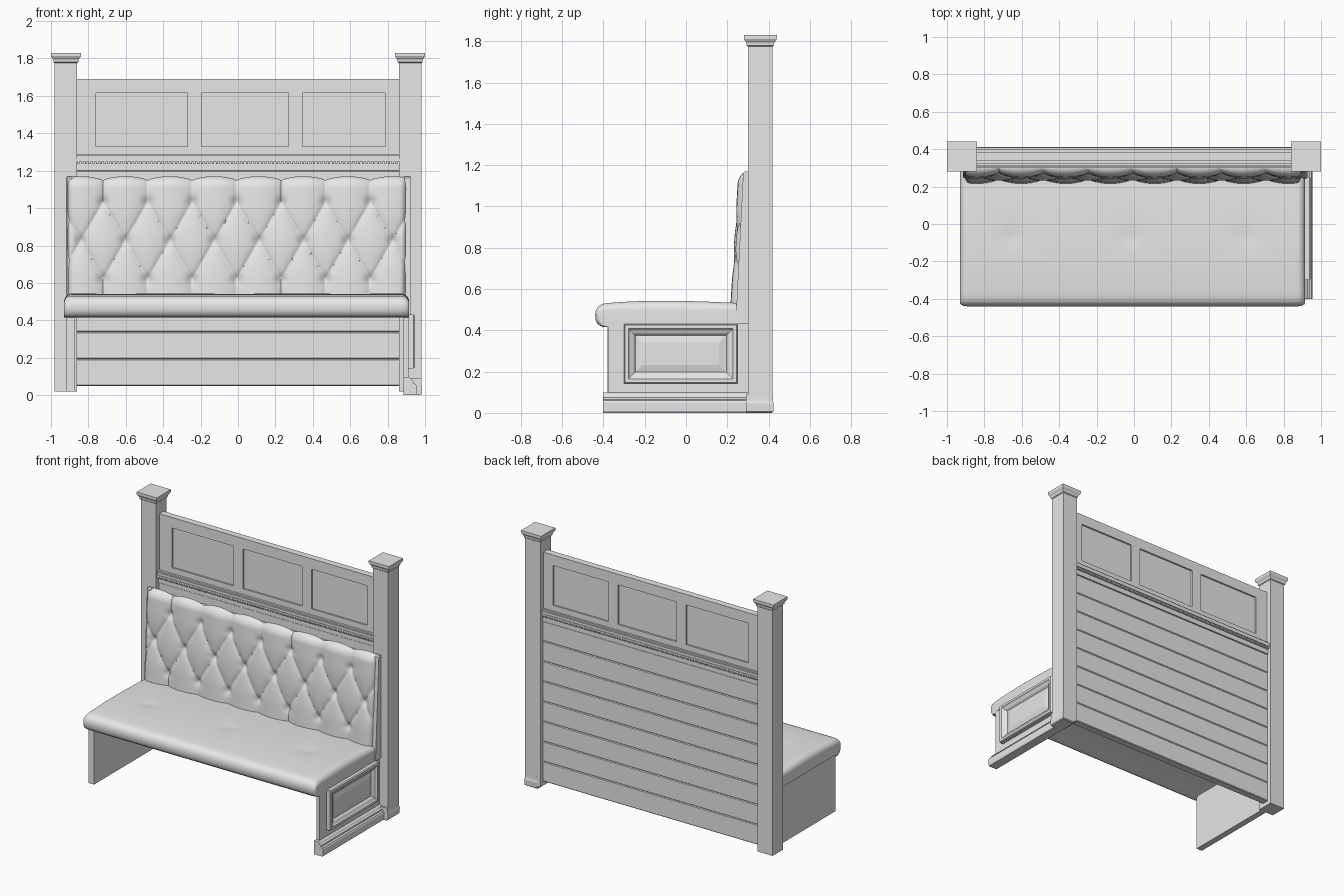
import bpy, bmesh, math

if "Cube" in bpy.data.objects:
    bpy.data.objects.remove(bpy.data.objects["Cube"])

mat = bpy.data.materials.new("light grey")
mat.diffuse_color = (0.8, 0.8, 0.8, 1)
mat.use_nodes = True
mat.node_tree.nodes["Principled BSDF"].inputs["Base Color"].default_value = mat.diffuse_color


def finish(name, bm, smooth=None):
    bmesh.ops.recalc_face_normals(bm, faces=bm.faces)
    me = bpy.data.meshes.new(name)
    bm.to_mesh(me)
    bm.free()
    ob = bpy.data.objects.new(name, me)
    bpy.context.collection.objects.link(ob)
    me.materials.append(mat)
    if smooth:
        bpy.ops.object.select_all(action='DESELECT')
        ob.select_set(True)
        bpy.context.view_layer.objects.active = ob
        bpy.ops.object.shade_smooth_by_angle(angle=math.radians(smooth))
    return ob


def add_box(bm, x0, x1, y0, y1, z0, z1):
    vs = bmesh.ops.create_cube(bm, size=1)["verts"]
    for v in vs:
        v.co = ((x0 + x1) / 2 + v.co.x * (x1 - x0),
                (y0 + y1) / 2 + v.co.y * (y1 - y0),
                (z0 + z1) / 2 + v.co.z * (z1 - z0))


def boxes(name, items, bevel=0):
    bm = bmesh.new()
    for b in items:
        add_box(bm, *b)
    if bevel:
        bmesh.ops.bevel(bm, geom=bm.edges[:], offset=bevel, segments=1, affect='EDGES')
    return finish(name, bm)


def loft(name, rings, caps=True, smooth=None):
    """Skin a list of equal-length closed point rings."""
    bm = bmesh.new()
    rows = [[bm.verts.new(p) for p in r] for r in rings]
    n = len(rows[0])
    for a, b in zip(rows, rows[1:]):
        for i in range(n):
            j = (i + 1) % n
            bm.faces.new((a[i], a[j], b[j], b[i]))
    if caps:
        bm.faces.new(rows[0])
        bm.faces.new(rows[-1])
    return finish(name, bm, smooth)


def square(cx, cy, r, z):
    return [(cx - r, cy - r, z), (cx + r, cy - r, z), (cx + r, cy + r, z), (cx - r, cy + r, z)]


# posts with flared caps
for side, sx in (("left", -1), ("right", 1)):
    prof = [(0.02, .06), (1.775, .06), (1.78, .066), (1.795, .068), (1.802, .074),
            (1.812, .08), (1.83, .08)]
    loft(side + "_post", [square(sx * .92, .36, r, z) for z, r in prof])

# horizontal back planks with V grooves, on a thin core
pitch = 1.15 / 8
boxes("back_planks", [(-.87, .87, .335, .39, .05 + i * pitch, .05 + (i + 1) * pitch)
                      for i in range(8)], bevel=.005)

# ledge moulding with dentils on both faces
boxes("ledge_moulding", [(-.865, .865, .328, .395, 1.20, 1.235),
                         (-.865, .865, .322, .400, 1.235, 1.25),
                         (-.865, .865, .308, .413, 1.25, 1.262),
                         (-.865, .865, .312, .409, 1.262, 1.28),
                         (-.865, .865, .322, .398, 1.28, 1.29)])
dentils = []
for i in range(86):
    x = -.858 + i * .02
    dentils += [(x, x + .011, .313, .325, 1.236, 1.25), (x, x + .011, .397, .408, 1.236, 1.25)]
boxes("ledge_dentils", dentils)

# upper panel: frame bars around three recessed fields
y0, y1 = .337, .385
bars = [(-.865, .865, y0, y1, 1.29, 1.33), (-.865, .865, y0, y1, 1.615, 1.69)]
for a, b in ((-.865, -.76), (-.27, -.195), (.27, .345), (.785, .865)):
    bars.append((a, b, y0, y1, 1.33, 1.615))
boxes("upper_panel_frame", bars)
boxes("upper_panel_fields", [(-.80, .80, .349, .373, 1.31, 1.65)])

# seat cushion: profile along x, crowned top, rounded ends, three soft dimples
N = 26
nose = [(-.385, .415), (-.41, .418), (-.428, .43), (-.438, .45), (-.44, .475), (-.437, .495),
        (-.428, .512), (-.415, .523)]
top = [(-.395 + .695 * i / N, .53 + .013 * math.sin(math.pi * (i / N) ** .8)) for i in range(N + 1)]
bottom = [(.30, .43), (-.36, .43)]
X0, X1, R = -.93, .915, .04
xs = [X0 + R * (1 - math.cos(a * math.pi / 16)) for a in range(8)]
xs += [X0 + R + (X1 - X0 - 2 * R) * i / 60 for i in range(61)]
xs += [X1 - R * (1 - math.cos(a * math.pi / 16)) for a in range(7, -1, -1)]
rings = []
for x in xs:
    d = max(0, 1 - min(x - X0, X1 - x) / R)
    k = math.sqrt(max(0, 1 - d * d))
    ring = []
    for y, z in nose + top + bottom:
        if z > .50:
            for cx in (-.65, -.02, .60):
                z -= .012 * math.exp(-math.hypot(x - cx, y + .07) / .045)
        if z > .49:
            z = .49 + (z - .49) * (.15 + .85 * k)
        if y < -.38:
            y += .02 * (1 - k)
        ring.append((x, y, z))
    rings.append(ring)
loft("seat_cushion", rings, smooth=40)

# tufted back cushion: diamond pattern height field
S, ROW, HALF = .238, 1.03, .41
XA, XB, E = -.917, .905, .035


def pillow(x, z):
    a = (x + .008) / S
    b = min(0, max(-1, (z - ROW) / HALF))
    h = (abs(math.sin(math.pi * (a + b))) * abs(math.sin(math.pi * (a - b)))) ** .33
    btn = 0
    for r, off in ((0, 0), (-.5, .5), (-1, 0)):
        da = (a - off) - round(a - off)
        btn += math.exp(-((da * S) ** 2 + (z - ROW - r * HALF) ** 2) / .0007)
    return h, btn


cols = [XA + E * (1 - math.cos(i * math.pi / 12)) for i in range(6)]
cols += [XA + E + (XB - XA - 2 * E) * i / 230 for i in range(231)]
cols += [XB - E * (1 - math.cos(i * math.pi / 12)) for i in range(5, -1, -1)]
rows = [(.50 + .61 * i / 84, 1.0) for i in range(85)]
rows += [(1.11 + .06 * math.sin(i * math.pi / 20), math.cos(i * math.pi / 20)) for i in range(1, 11)]
bm = bmesh.new()
grid = []
for z, roll in rows:
    line = []
    for x in cols:
        h, btn = pillow(x, z)
        d = max(0, 1 - min(x - XA, XB - x) / E)
        edge = roll * math.sqrt(max(0, 1 - d * d))
        thick = .088 - .036 * (z - .5) / .61
        y = .302 - edge * (thick - .026 * (1 - h) - .014 * btn)
        zz = z - .022 * (1 - h) * max(0, (z - 1.08) / .09)
        line.append(bm.verts.new((x, y, zz)))
    grid.append(line)
for a, b in zip(grid, grid[1:]):
    for i in range(len(cols) - 1):
        bm.faces.new((a[i], a[i + 1], b[i + 1], b[i]))
back = finish("tufted_back_cushion", bm, smooth=60)
if sum(p.normal.y for p in back.data.polygons) > 0:
    back.data.flip_normals()

# backing board and tapered side boards behind the cushion
boxes("cushion_backing", [(-.90, .90, .295, .336, .44, 1.14)])
for name, xa, xb in (("left_back_side", -.915, -.885), ("right_back_side", .89, .922)):
    prof = [(.24, .43), (.277, 1.16), (.285, 1.17), (.302, 1.17), (.302, .43)]
    loft(name, [[(x, y, z) for y, z in prof] for x in (xa, xb)])

# side panels under the seat
boxes("left_side_panel", [(-.92, -.875, -.38, .302, .02, .43)])
boxes("right_side_panel", [(.885, .912, -.378, .302, .02, .44)])


# framed decoration on the right panel: nested rectangles
def rect(i, x):
    return [(x, -.30 + i, .143 + i), (x, .25 - i, .143 + i),
            (x, .25 - i, .43 - i), (x, -.30 + i, .43 - i)]


loft("right_panel_frame", [rect(i, x) for i, x in (
    (0, .905), (0, .938), (.005, .945), (.022, .945), (.028, .938), (.045, .93),
    (.055, .918), (.056, .918), (.09, .926))])

# stepped base moulding on the right, wrapping the post
loft("right_base_moulding", [[(x, y, z) for x, z in (
    (.885, 0), (.95, 0), (.955, .008), (.955, .05), (.95, .06), (.938, .064), (.938, .075),
    (.93, .08), (.925, .09), (.914, .098), (.885, .098))] for y in (-.402, .31)])
loft("right_post_base", [[(.885, .29, z), (.92 + r, .29, z), (.92 + r, .36 + r, z), (.885, .36 + r, z)]
                         for z, r in ((0, .055), (.006, .063), (.045, .065), (.056, .062),
                                      (.06, .061), (.072, .0605), (.09, .0602))])
